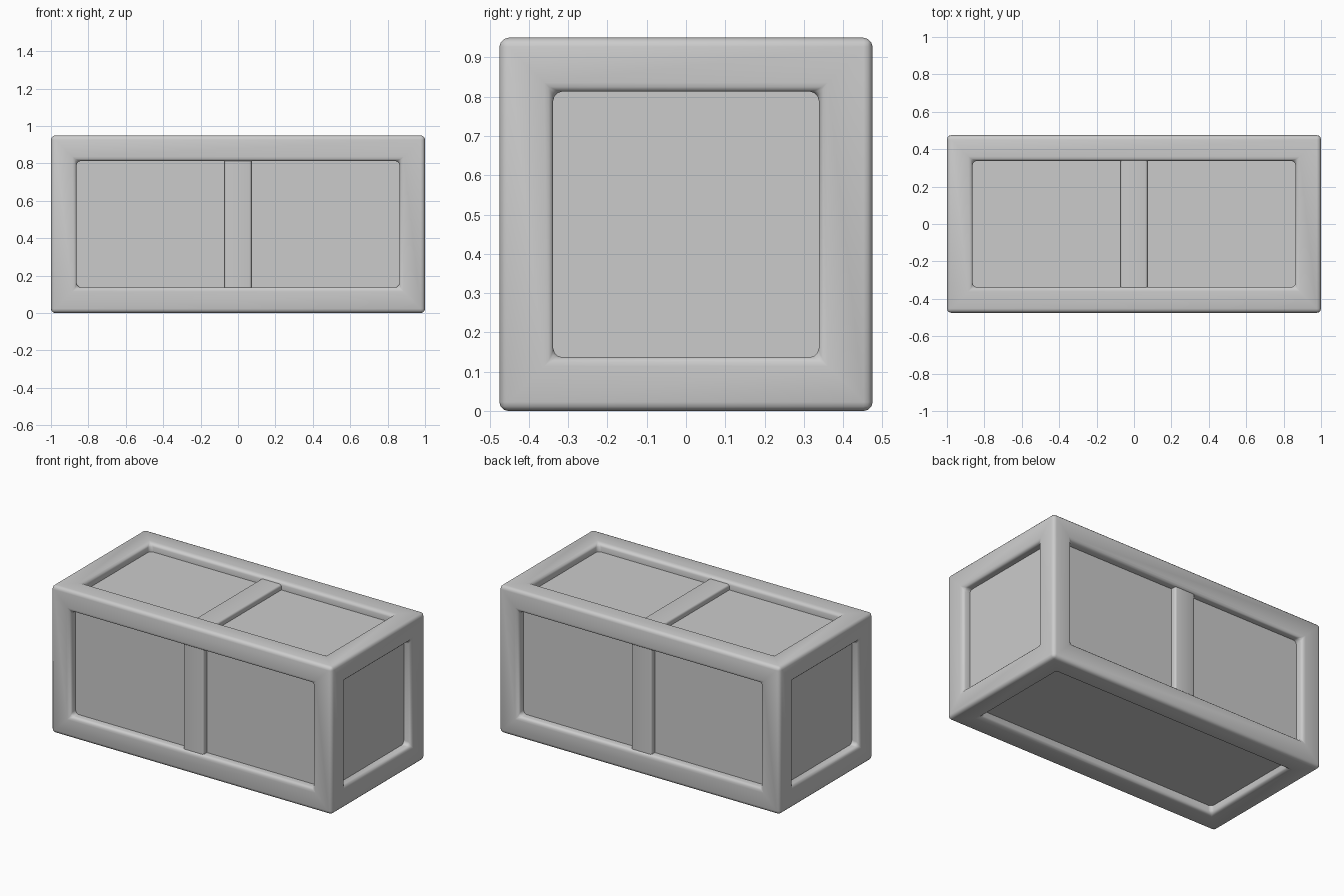
import bpy
import bmesh
from math import radians
from mathutils import Vector

old = bpy.data.objects.get("Cube")
if old:
    bpy.data.objects.remove(old, do_unlink=True)

LENGTH, SIDE = 2.0, 0.95
BORDER, DEPTH, ROUND = 0.137, 0.055, 0.023
HALF = SIDE / 2

grey = bpy.data.materials.new("light grey")
grey.use_nodes = True
colour = (0.6, 0.6, 0.6, 1)
grey.diffuse_color = colour
grey.node_tree.nodes["Principled BSDF"].inputs["Base Color"].default_value = colour


def finish(bm, name):
    bmesh.ops.recalc_face_normals(bm, faces=bm.faces)
    mesh = bpy.data.meshes.new(name)
    bm.to_mesh(mesh)
    bm.free()
    mesh.materials.append(grey)
    obj = bpy.data.objects.new(name, mesh)
    bpy.context.collection.objects.link(obj)
    bpy.ops.object.select_all(action='DESELECT')
    obj.select_set(True)
    bpy.context.view_layer.objects.active = obj
    bpy.ops.object.shade_smooth_by_angle(angle=radians(40))
    return obj


def box(size, centre):
    bm = bmesh.new()
    bmesh.ops.create_cube(bm, size=1)
    bmesh.ops.scale(bm, vec=size, verts=bm.verts)
    bmesh.ops.translate(bm, vec=centre, verts=bm.verts)
    return bm


# Crate body: a box with a recessed panel sunk into each of its six sides
bm = box((LENGTH, SIDE, SIDE), (0, 0, HALF))
panels = list(bm.faces)
bmesh.ops.inset_individual(bm, faces=panels, thickness=BORDER, use_even_offset=True)
floors = []
for face in panels:
    normal = face.normal.copy()
    floor = bmesh.ops.extrude_discrete_faces(bm, faces=[face])["faces"][0]
    bmesh.ops.translate(bm, vec=-normal * DEPTH, verts=floor.verts)
    floors.append(floor)

# Round every folded edge except the crisp seam around each panel
bm.normal_update()
seams = {e for f in floors for e in f.edges}
folded = [e for e in bm.edges if e not in seams
          and e.calc_face_angle(0) > radians(45)]
bmesh.ops.bevel(bm, geom=folded, offset=ROUND, segments=3, profile=0.5,
                affect='EDGES', clamp_overlap=True)
finish(bm, "crate_body")

# Centre slats across the front, back and top panels
SLAT_TOP, SLAT_WIDTH = 0.02, 0.145
thick = DEPTH - SLAT_TOP + 0.01
span = SIDE - 2 * BORDER + 0.01
for name, out in (("front_slat", Vector((0, -1, 0))),
                  ("back_slat", Vector((0, 1, 0))),
                  ("top_slat", Vector((0, 0, 1)))):
    size = (SLAT_WIDTH, thick, span) if out.y else (SLAT_WIDTH, span, thick)
    centre = Vector((0, 0, HALF)) + out * (HALF - SLAT_TOP - thick / 2)
    bm = box(size, centre)
    bm.normal_update()
    outer = next(f for f in bm.faces if f.normal.dot(out) > 0.9)
    long_edges = [e for e in outer.edges
                  if abs(e.verts[0].co.x - e.verts[1].co.x) < 0.01]
    bmesh.ops.bevel(bm, geom=long_edges, offset=0.012, segments=3, profile=0.5,
                    affect='EDGES')
    finish(bm, name)
